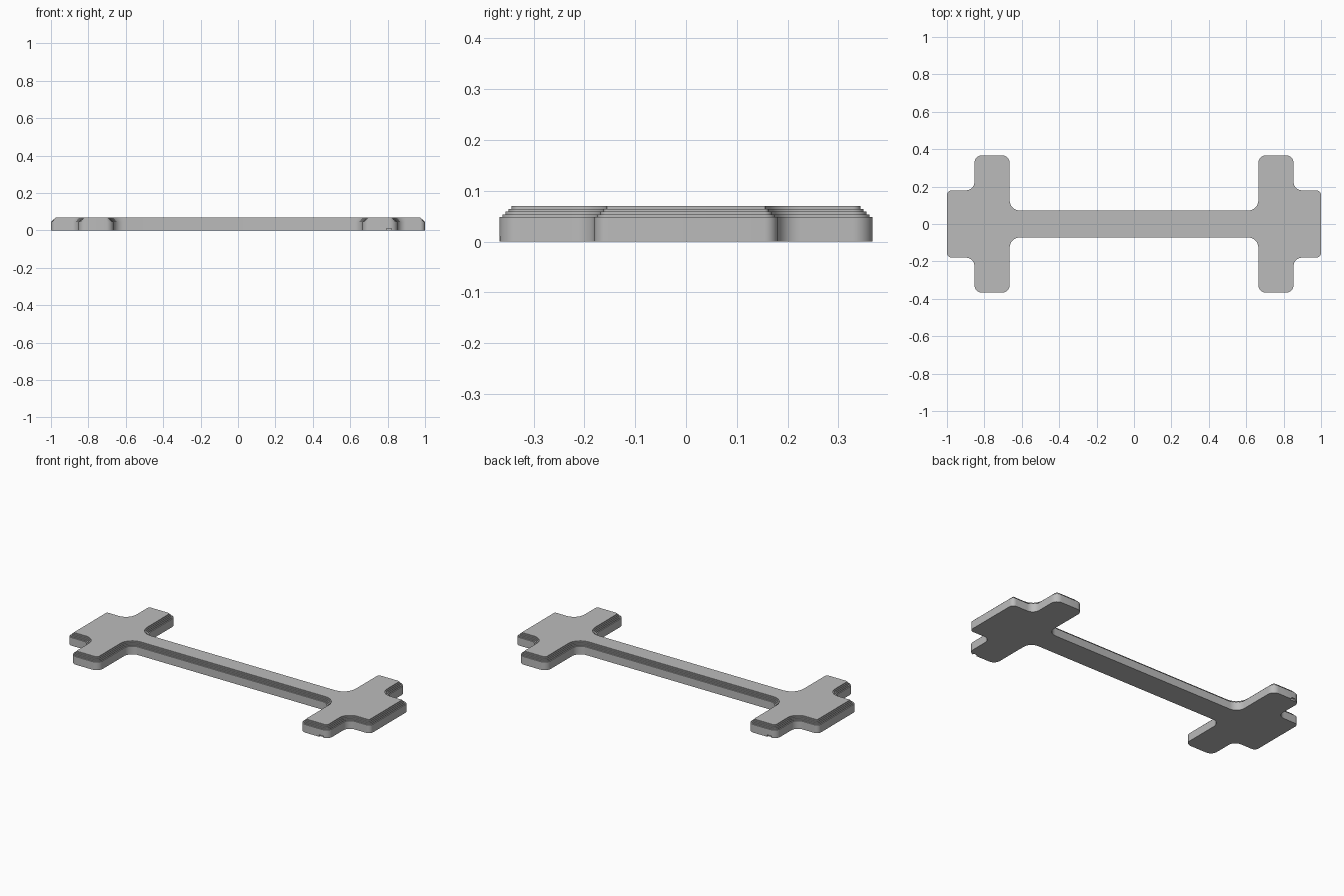
import bpy
import bmesh
import math
from mathutils import Vector

old = bpy.data.objects.get("Cube")
if old:
    bpy.data.objects.remove(old)

grey = bpy.data.materials.new("plain grey")
grey.use_nodes = True
colour = (0.5, 0.5, 0.5, 1)
grey.diffuse_color = colour
grey.node_tree.nodes["Principled BSDF"].inputs["Base Color"].default_value = colour

HEIGHT, WALL, CHAMFER, STEPS, ARC = 0.07, 0.048, 0.024, 5, 8

# Corners of one quarter: x, y, fillet radius, x inset sign, concave flag
CORNERS = [
    (1.0, 0.18, 0.026, -1, False),
    (0.853, 0.18, 0.045, -1, True),
    (0.853, 0.367, 0.04, -1, False),
    (0.665, 0.367, 0.04, 1, False),
    (0.665, 0.072, 0.055, 1, True),
]


def outline(inset):
    """Rounded double-cross outline, shrunk by the given inset."""
    pts = [Vector((x + s * inset, y - inset)) for x, y, r, s, c in CORNERS]
    path = [Vector((pts[0].x, 0))] + pts + [Vector((0, pts[-1].y))]
    quarter = []
    for i, (x, y, r, s, concave) in enumerate(CORNERS):
        p = path[i + 1]
        u = (path[i] - p).normalized()
        v = (path[i + 2] - p).normalized()
        r = r + inset if concave else max(r - inset, 0.002)
        for k in range(ARC + 1):
            t = math.pi / 2 * k / ARC
            quarter.append(p + r * (u + v - v * math.cos(t) - u * math.sin(t)))
    half = quarter + [Vector((-q.x, q.y)) for q in reversed(quarter)]
    return half + [-q for q in half]


# Levels: straight wall, then small terraces up to the top
levels = [(0, 0)]
for i in range(STEPS):
    z = WALL + (HEIGHT - WALL) * i / (STEPS - 1)
    levels.append((z, CHAMFER * i / (STEPS - 1)))
    if i < STEPS - 1:
        levels.append((z, CHAMFER * (i + 1) / (STEPS - 1)))

# Body
bm = bmesh.new()
rings = [[bm.verts.new((p.x, p.y, z)) for p in outline(d)] for z, d in levels]
for low, high in zip(rings, rings[1:]):
    for i in range(len(low)):
        j = (i + 1) % len(low)
        bm.faces.new((low[i], low[j], high[j], high[i]))
bm.faces.new(list(reversed(rings[0])))
bm.faces.new(rings[-1])
mesh = bpy.data.meshes.new("double_ended_bar")
bm.to_mesh(mesh)
bm.free()
mesh.materials.append(grey)
body = bpy.data.objects.new("double_ended_bar", mesh)
bpy.context.collection.objects.link(body)

# Tiny notches under two opposite arm ends
for side in (1, -1):
    bpy.ops.mesh.primitive_cube_add(size=1, location=(0.807 * side, -0.367 * side, 0))
    cutter = bpy.context.object
    cutter.name = "notch_cutter"
    cutter.scale = (0.028, 0.02, 0.022)
    cutter.data.materials.append(grey)
    cutter.hide_render = True
    cutter.hide_viewport = True
    cutter.display_type = 'WIRE'
    cut = body.modifiers.new("notch", 'BOOLEAN')
    cut.operation = 'DIFFERENCE'
    cut.solver = 'EXACT'
    cut.object = cutter

bpy.ops.object.select_all(action='DESELECT')
body.select_set(True)
bpy.context.view_layer.objects.active = body
for name in [m.name for m in body.modifiers]:
    bpy.ops.object.modifier_apply(modifier=name)
for obj in [o for o in bpy.data.objects if o.name.startswith("notch_cutter")]:
    bpy.data.objects.remove(obj)
bpy.ops.object.shade_smooth_by_angle(angle=math.radians(30))
